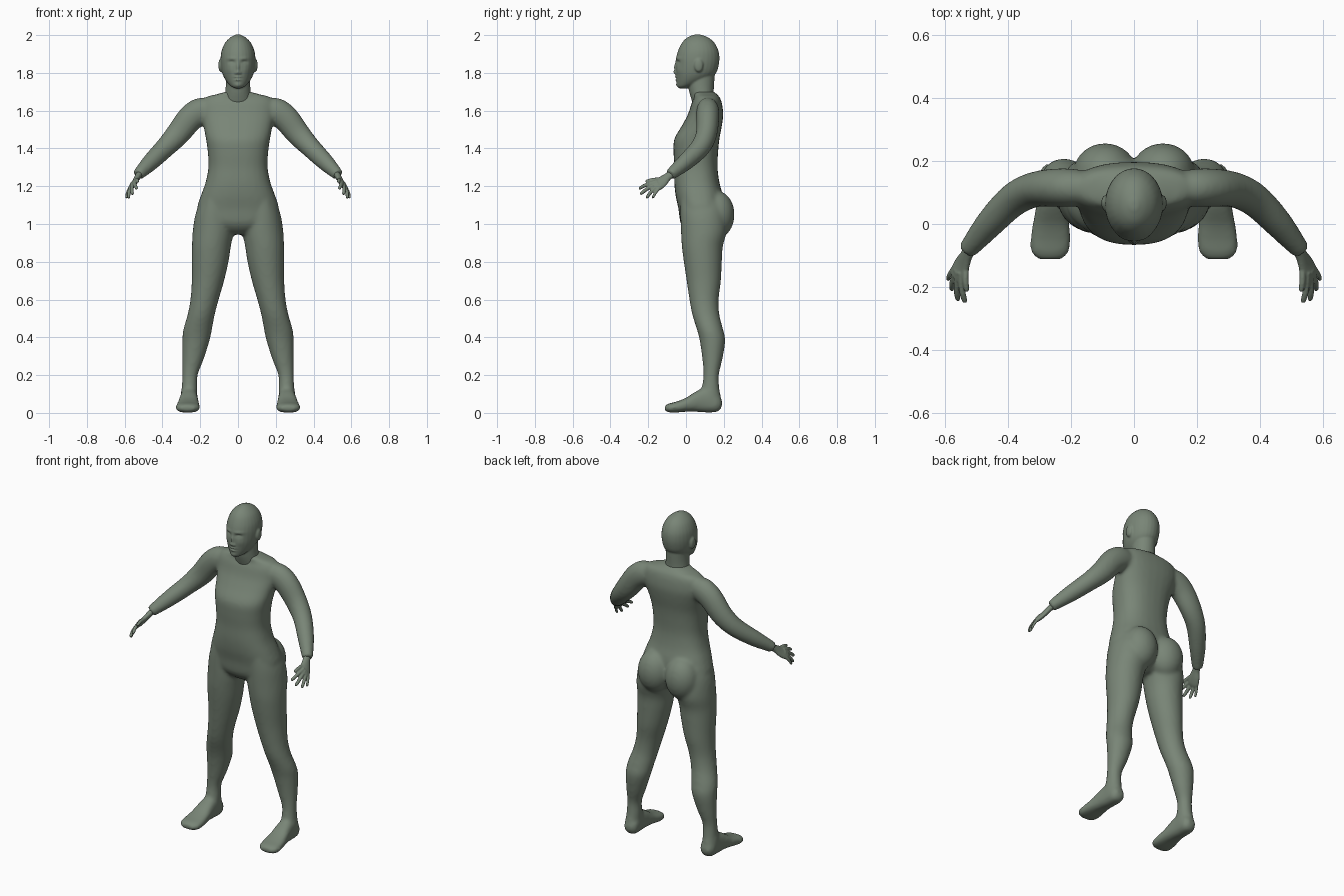
import bpy, bmesh, math
from mathutils import Vector, Matrix

skin = bpy.data.materials.new("grey_green")
skin.diffuse_color = (0.19, 0.235, 0.183, 1)
SEG = 28


def smooth_rows(rows, steps=4):
    """Catmull-Rom interpolation of cross-section rows."""
    out = []
    for i in range(len(rows) - 1):
        p = [rows[max(0, min(len(rows) - 1, i + k))] for k in (-1, 0, 1, 2)]
        for s in range(steps):
            t = s / steps
            out.append([0.5 * (2 * b + (c - a) * t + (2 * a - 5 * b + 4 * c - d) * t * t
                               + (3 * b - a - 3 * c + d) * t ** 3) for a, b, c, d in zip(*p)])
    return out + [list(rows[-1])]


def skin_rings(bm, rings, side=1, power=2.0):
    """Closed loft through (centre, half axis, half axis) rings."""
    def bend(v):
        return math.copysign(abs(v) ** (2 / power), v)
    loops = []
    for c, a, b in rings:
        loop = []
        for k in range(SEG):
            w = 2 * math.pi * k / SEG
            p = c + a * bend(math.cos(w)) + b * bend(math.sin(w))
            loop.append(bm.verts.new((p.x * side, p.y, p.z)))
        loops.append(loop)
    for lo, hi in zip(loops, loops[1:]):
        for k in range(SEG):
            j = (k + 1) % SEG
            bm.faces.new((lo[k], lo[j], hi[j], hi[k]))
    bm.faces.new(loops[0])
    bm.faces.new(loops[-1])


def box_loft(bm, rows, along="z", side=1, power=2.0):
    """Rows of (position, x0, x1, b0, b1); b is y along z, or z along y."""
    rings = []
    for t, x0, x1, b0, b1 in smooth_rows(rows):
        x, b, hx, hb = (x0 + x1) / 2, (b0 + b1) / 2, (x1 - x0) / 2, (b1 - b0) / 2
        if along == "z":
            rings.append((Vector((x, b, t)), Vector((hx, 0, 0)), Vector((0, hb, 0))))
        else:
            rings.append((Vector((x, t, b)), Vector((hx, 0, 0)), Vector((0, 0, hb))))
    skin_rings(bm, rings, side, power)


def tube(bm, rows, ref, side=1):
    """Rows of (x, y, z, radius along ref, radius across)."""
    rows = smooth_rows(rows)
    pts = [Vector(r[:3]) for r in rows]
    rings = []
    for i, r in enumerate(rows):
        t = (pts[min(i + 1, len(pts) - 1)] - pts[max(i - 1, 0)]).normalized()
        u = (ref - t * ref.dot(t)).normalized()
        rings.append((pts[i], u * r[3], t.cross(u) * r[4]))
    skin_rings(bm, rings, side)


def ellipsoid(bm, centre, radii):
    m = Matrix.Translation(centre) @ Matrix.Diagonal((*radii, 1))
    bmesh.ops.create_uvsphere(bm, u_segments=24, v_segments=16, radius=1, matrix=m)


def finish(name, bm, voxel, iterations):
    """Fuse the volumes into one smooth skin."""
    bmesh.ops.recalc_face_normals(bm, faces=bm.faces)
    me = bpy.data.meshes.new(name)
    bm.to_mesh(me)
    bm.free()
    ob = bpy.data.objects.new(name, me)
    bpy.context.collection.objects.link(ob)
    mod = ob.modifiers.new("fuse", "REMESH")
    mod.mode = "VOXEL"
    mod.voxel_size = voxel
    mod = ob.modifiers.new("relax", "SMOOTH")
    mod.factor = 0.5
    mod.iterations = iterations
    bpy.context.view_layer.update()
    ev = ob.evaluated_get(bpy.context.evaluated_depsgraph_get())
    baked = bpy.data.meshes.new_from_object(ev)
    ob.modifiers.clear()
    ob.data = baked
    baked.materials.clear()
    baked.materials.append(skin)
    for f in baked.polygons:
        f.use_smooth = True
        f.material_index = 0
    return ob


# Torso
bm = bmesh.new()
torso = [(1.70, .065, .03, .15), (1.685, .12, .04, .165), (1.672, .17, .045, .178),
         (1.64, .195, .03, .19), (1.58, .195, .01, .197), (1.52, .183, -.022, .19),
         (1.45, .17, -.062, .177), (1.38, .16, -.066, .17), (1.30, .157, -.062, .167),
         (1.22, .172, -.062, .177), (1.15, .197, -.055, .195), (1.08, .217, -.04, .2),
         (1.01, .2, -.03, .19), (.97, .13, -.005, .17), (.945, .05, .03, .13)]
box_loft(bm, [(z, -w, w, f, b) for z, w, f, b in torso], power=2.4)

# Legs, feet, arms and buttocks
leg = [(1.12, .05, .20, -.03, .19), (1.05, .03, .226, -.03, .21), (.96, .024, .24, -.027, .215),
       (.88, .038, .244, -.022, .195), (.80, .05, .245, -.012, .19), (.70, .073, .245, .003, .185),
       (.60, .102, .252, .018, .173), (.52, .123, .267, .033, .177), (.44, .138, .29, .058, .197),
       (.38, .151, .295, .073, .208), (.28, .183, .295, .087, .192), (.20, .213, .295, .092, .174),
       (.13, .215, .299, .082, .177), (.08, .215, .305, .06, .185), (.03, .22, .3, .06, .18)]
foot = [(.19, .235, .28, .03, .07), (.165, .215, .3, .005, .1), (.10, .213, .306, .002, .13),
        (.05, .21, .312, .006, .112), (0, .205, .322, .006, .08), (-.05, .2, .33, .002, .06),
        (-.09, .207, .328, .002, .05), (-.113, .23, .305, .012, .038)]
arm = [(.13, .115, 1.59, .05, .06), (.19, .115, 1.598, .06, .072), (.25, .115, 1.562, .061, .071),
       (.32, .108, 1.475, .056, .064), (.385, .075, 1.405, .053, .054),
       (.455, .005, 1.335, .046, .047), (.51, -.06, 1.28, .035, .036),
       (.53, -.085, 1.26, .03, .031)]
for s in (1, -1):
    box_loft(bm, leg, side=s)
    box_loft(bm, foot, along="y", side=s, power=2.5)
    tube(bm, arm, Vector((0, 1, 0)), s)
    ellipsoid(bm, (s * .092, .165, 1.05), (.1, .092, .125))
finish("body", bm, .01, 8)

# Hands: palm, four fingers and thumb
spread = Vector((.024, .04, -.03))
digits = [((.548, -.175, 1.217), (.537, -.25, 1.188), .010),
          ((.559, -.172, 1.203), (.56, -.243, 1.158), .010),
          ((.567, -.16, 1.193), (.58, -.21, 1.138), .0095),
          ((.572, -.142, 1.188), (.592, -.178, 1.138), .008),
          ((.532, -.13, 1.235), (.532, -.215, 1.226), .010)]
for s, name in ((1, "left_hand"), (-1, "right_hand")):
    bm = bmesh.new()
    tube(bm, [(.522, -.078, 1.264, .022, .018), (.532, -.1, 1.248, .023, .016),
              (.545, -.128, 1.224, .033, .015), (.558, -.155, 1.205, .036, .014),
              (.566, -.17, 1.196, .03, .011)], spread, s)
    for a, b, r in digits:
        a, b = Vector(a), Vector(b)
        base, mid = a.lerp(b, -.3), a.lerp(b, .5) + Vector((.003, 0, .004))
        tube(bm, [(*base, r, r), (*mid, r, r), (*a.lerp(b, .9), r * .85, r * .85),
                  (*b, r * .5, r * .5)], spread, s)
    finish(name, bm, .004, 2)

# Head: skull, neck and ears
bm = bmesh.new()
skull = [(2.003, .012, .045, .075), (1.988, .04, .008, .117), (1.96, .068, -.021, .15),
         (1.92, .086, -.041, .171), (1.88, .092, -.052, .177), (1.84, .091, -.054, .173),
         (1.80, .084, -.054, .16), (1.77, .071, -.052, .13), (1.745, .053, -.049, .08),
         (1.728, .035, -.045, .03), (1.718, .015, -.036, .005)]
neck = [(1.64, .075, .035, .15), (1.70, .067, .017, .147), (1.76, .064, .01, .15),
        (1.84, .065, .02, .155)]
for rows in (skull, neck):
    box_loft(bm, [(z, -w, w, f, b) for z, w, f, b in rows])
for s in (1, -1):
    ellipsoid(bm, (s * .092, .067, 1.84), (.012, .024, .036))
head = finish("head", bm, .005, 4)

# Face relief: (x, z, spread x, spread z, push in y)
relief = [(.035, 1.876, .025, .009, -.004), (.033, 1.856, .016, .010, .011),
          (.033, 1.853, .011, .006, -.006), (.045, 1.815, .02, .02, -.003),
          (0, 1.83, .008, .025, -.010), (0, 1.803, .011, .010, -.010),
          (.012, 1.799, .006, .006, -.006), (0, 1.778, .018, .005, -.007),
          (0, 1.771, .02, .003, .005), (0, 1.763, .015, .005, -.007),
          (0, 1.735, .018, .012, -.005)]
for v in head.data.vertices:
    if v.co.y < .03 and v.co.z > 1.715:
        x, z = abs(v.co.x), v.co.z
        fade = min(1, (.03 - v.co.y) / .04)
        v.co.y += fade * sum(d * math.exp(-((x - cx) / sx) ** 2 - ((z - cz) / sz) ** 2)
                             for cx, cz, sx, sz, d in relief)
head.data.update()
